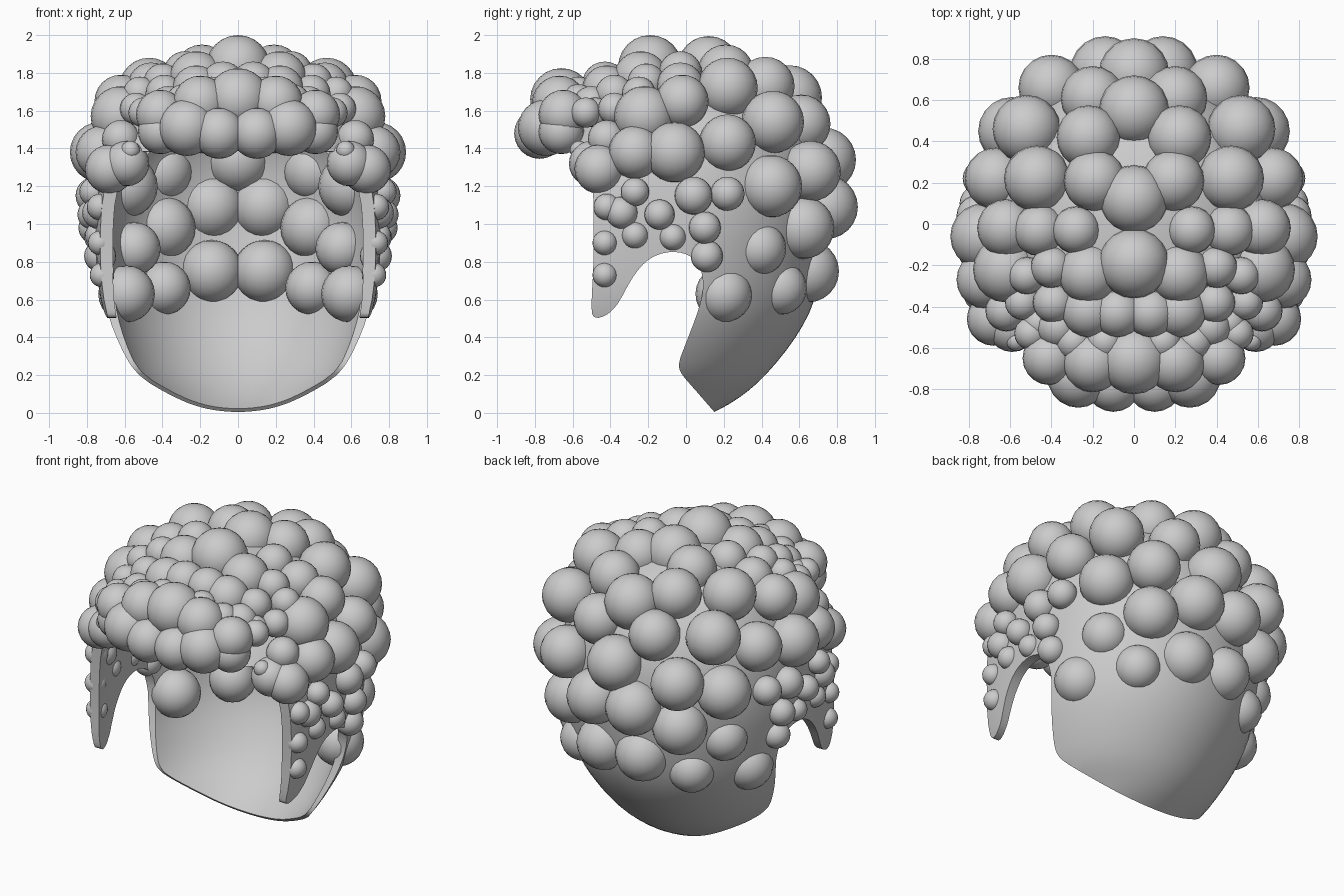
import bpy, bmesh
from math import sin, cos, pi
from mathutils import Matrix, Vector

if "Cube" in bpy.data.objects:
    bpy.data.objects.remove(bpy.data.objects["Cube"])


def make_object(name, bm):
    mesh = bpy.data.meshes.new(name)
    bm.to_mesh(mesh)
    bm.free()
    ob = bpy.data.objects.new(name, mesh)
    bpy.context.collection.objects.link(ob)
    return ob


def smooth(ob, angle):
    bpy.ops.object.select_all(action='DESELECT')
    bpy.context.view_layer.objects.active = ob
    ob.select_set(True)
    for m in list(ob.modifiers):
        bpy.ops.object.modifier_apply(modifier=m.name)
    bpy.ops.object.shade_smooth_by_angle(angle=angle)


def spline(pts, steps):
    # Catmull-Rom curve through the points
    out, n = [], len(pts)
    for i in range(n - 1):
        p0, p1, p2, p3 = (Vector(pts[max(0, min(n - 1, i + k))]) for k in (-1, 0, 1, 2))
        for s in range(steps):
            t = s / steps
            out.append(0.5 * (2 * p1 + (p2 - p0) * t + (2 * p0 - 5 * p1 + 4 * p2 - p3) * t * t
                              + (3 * p1 - p0 - 3 * p2 + p3) * t ** 3))
    return out + [Vector(pts[-1])]


# Cap shell: horizontal sections (height, half width, back depth, front depth)
sections = [(-.06, .26, .0, -.8), (0, .35, .14, -.82), (.08, .43, .28, -.85), (.2, .555, .42, -.85),
            (.4, .665, .58, -.85), (.6, .73, .68, -.87), (.85, .755, .73, -.87), (1.1, .755, .75, -.84),
            (1.35, .72, .72, -.7), (1.55, .62, .63, -.57), (1.7, .49, .5, -.48),
            (1.8, .31, .31, -.33), (1.845, .12, .12, -.12), (1.85, .01, .01, -.01)]
N = 72
bm = bmesh.new()
rings = []
for z, a, back, front in spline(sections, 3):
    yc = min(0, -.3 + .3 * z)
    ring = []
    for k in range(N):
        t = 2 * pi * k / N
        c, s = cos(t), sin(t)
        e = 1 if s >= 0 else 2 / (3.5 if z < 1.3 else 2.7)   # squarer at the front
        depth = back - yc if s >= 0 else yc - front
        x = a * abs(c) ** e * (1 if c >= 0 else -1)
        y = yc + depth * abs(s) ** e * (1 if s >= 0 else -1)
        ring.append(bm.verts.new((x, y, z)))
    rings.append(ring)
for r0, r1 in zip(rings, rings[1:]):
    for k in range(N):
        j = (k + 1) % N
        bm.faces.new((r0[k], r0[j], r1[j], r1[k]))
bm.faces.new(rings[-1])
shell = make_object("hair_cap", bm)
# Wall is thicker at the sideburns and thin at the neck edge
group = shell.vertex_groups.new(name="wall")
for v in shell.data.vertices:
    group.add([v.index], max(.35, min(1, .35 + 1.3 * (v.co.z - .25))), 'REPLACE')
sol = shell.modifiers.new("thick", 'SOLIDIFY')
sol.thickness, sol.offset, sol.vertex_group = .065, -1, "wall"

# Face opening with sideburns, cut by a side outline
edge = [(.15, .005), (.05, .12), (-.025, .21), (-.035, .27), (0, .37), (.06, .53), (.09, .66), (.07, .78),
        (0, .84), (-.1, .85), (-.2, .81), (-.28, .72), (-.36, .58), (-.42, .52), (-.48, .505),
        (-.5, .56), (-.49, .8), (-.49, 1.1), (-.5, 1.38)]
outline = [Vector((.25, -.3)), Vector((.16, -.02))] + spline(edge, 3) + [Vector((-1.2, 1.42)), Vector((-1.2, -.3))]
bm = bmesh.new()
face = bm.faces.new([bm.verts.new((-1.2, p.x, p.y)) for p in outline])
ext = bmesh.ops.extrude_face_region(bm, geom=[face])
bmesh.ops.translate(bm, vec=(2.4, 0, 0), verts=[v for v in ext["geom"] if isinstance(v, bmesh.types.BMVert)])
bmesh.ops.recalc_face_normals(bm, faces=bm.faces)
cutter = make_object("opening_cutter", bm)
cutter.hide_render = True
cut = shell.modifiers.new("opening", 'BOOLEAN')
cut.operation, cut.object, cut.solver = 'DIFFERENCE', cutter, 'EXACT'
smooth(shell, .7)
bpy.data.objects.remove(cutter)
# Drop any scrap left below the neck edge
bm = bmesh.new()
bm.from_mesh(shell.data)
bmesh.ops.delete(bm, geom=[v for v in bm.verts if v.co.z < -.001], context='VERTS')
bm.to_mesh(shell.data)
bm.free()


def curls(name, balls):
    # Round curls, mirrored in x unless on the centre line
    bm = bmesh.new()
    for x, y, z, r in balls:
        for sx in ((1, -1) if x else (1,)):
            bmesh.ops.create_uvsphere(bm, u_segments=20, v_segments=12, radius=r,
                                      matrix=Matrix.Translation((sx * x, y, z)))
    smooth(make_object(name, bm), 1.2)


curls("crown_curls", [
    (0, .12, 1.83, .165), (0, -.19, 1.83, .17), (.19, .21, 1.80, .15), (.28, -.03, 1.80, .115),
    (.47, .22, 1.72, .16), (.22, .42, 1.73, .155), (0, .55, 1.67, .17), (.46, -.03, 1.73, .125),
    (.22, -.24, 1.77, .145), (.4, -.21, 1.75, .1), (.52, -.25, 1.69, .09), (.2, .61, 1.53, .155),
    (.62, -.02, 1.65, .14), (.62, -.22, 1.57, .16)])
curls("back_curls", [
    (.52, .46, 1.54, .165), (.4, .66, 1.28, .16), (0, .73, 1.34, .17), (.14, .74, 1.09, .17),
    (.39, .62, .98, .165), (.14, .645, .75, .165), (.39, .5, .66, .14), (.59, .2, .63, .15),
    (.55, .39, .87, .14), (.59, .45, 1.2, .165)])
curls("side_curls", [
    (.67, .22, 1.43, .15), (.73, -.06, 1.38, .16), (.72, -.27, 1.38, .14), (.68, -.46, 1.29, .13),
    (.59, -.5, 1.32, .12), (.57, -.565, 1.39, .05), (.74, .22, 1.16, .09), (.76, .04, 1.15, .1),
    (.62, -.42, 1.45, .1)])
curls("sideburn_curls", [
    (.765, -.27, 1.17, .075), (.77, -.14, 1.05, .08), (.76, .1, .98, .085), (.73, .11, .83, .085),
    (.745, -.07, .93, .07), (.74, -.27, .94, .07), (.73, -.43, .9, .065), (.72, -.43, .73, .065),
    (.74, -.34, 1.06, .085), (.73, -.42, 1.09, .07)])
curls("upper_fringe_curls", [
    (.39, -.38, 1.69, .1), (.54, -.38, 1.61, .085), (.22, -.42, 1.71, .13), (.08, -.43, 1.74, .12),
    (.37, -.5, 1.63, .1), (.46, -.48, 1.59, .08), (.14, -.57, 1.69, .09), (.29, -.57, 1.65, .09),
    (.5, -.53, 1.59, .08)])
curls("front_fringe_curls", [
    (0, -.66, 1.66, .165), (.2, -.67, 1.64, .145), (.41, -.65, 1.58, .13), (.27, -.74, 1.51, .15),
    (.1, -.775, 1.48, .135), (.41, -.66, 1.49, .12)])
